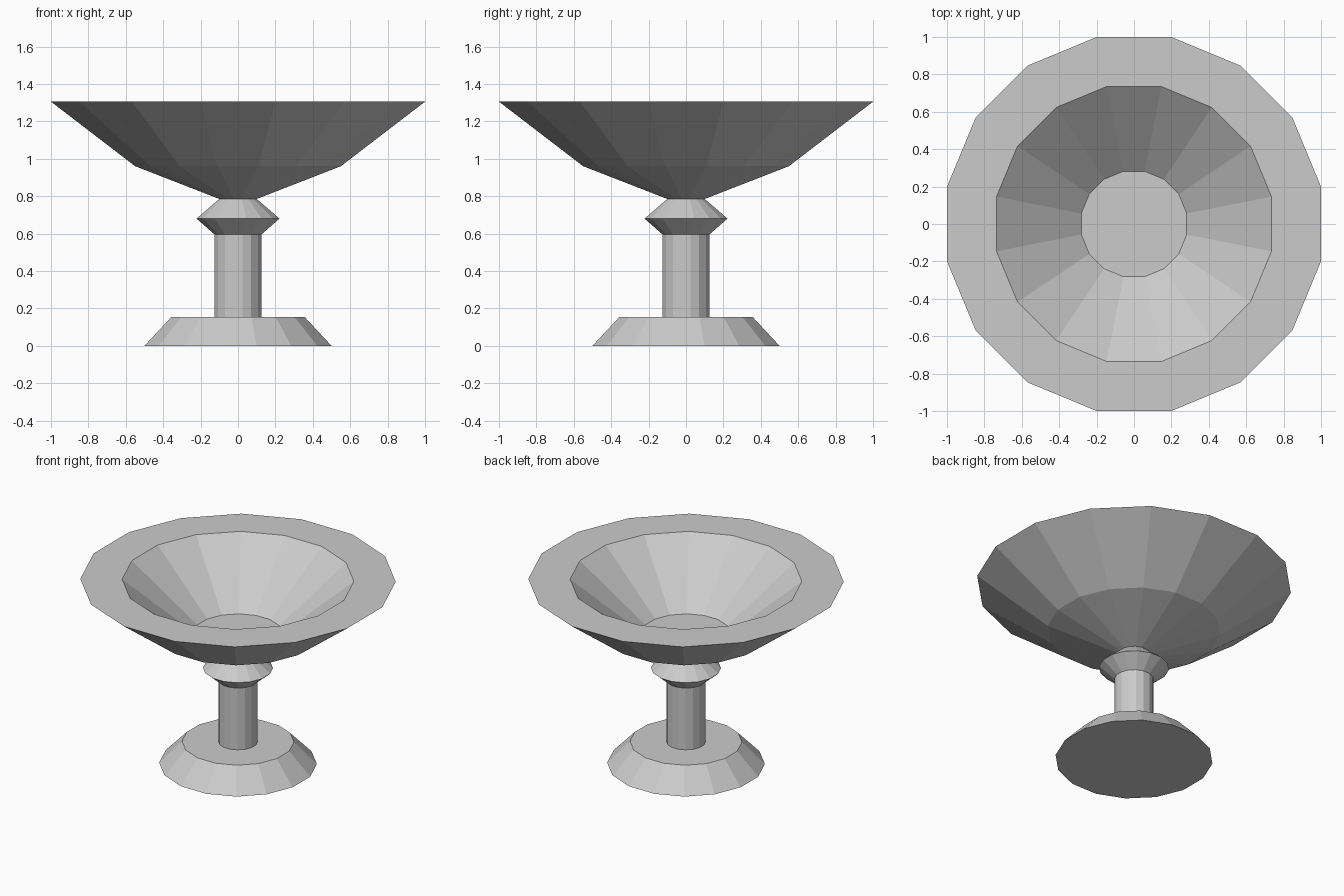
import bpy, bmesh
from math import cos, sin, pi

if "Cube" in bpy.data.objects:
    bpy.data.objects.remove(bpy.data.objects["Cube"])

SIDES = 16

# Lathe profile as (half-width across flats, height), from underside to bowl floor
foot = [(0.50, 0.0), (0.355, 0.155)]
stem = [(0.125, 0.155), (0.125, 0.595)]
knop = [(0.222, 0.68), (0.10, 0.785)]
bowl_outside = [(0.55, 0.96), (1.0, 1.305)]
bowl_inside = [(0.735, 1.305), (0.282, 0.932)]


def lathe(name, profile):
    """Turn a profile into a flat-faced solid with flats facing the axes."""
    bm = bmesh.new()
    rings = []
    for half_width, z in profile:
        r = half_width / cos(pi / SIDES)
        angles = [2 * pi * (i + 0.5) / SIDES for i in range(SIDES)]
        rings.append([bm.verts.new((r * cos(a), r * sin(a), z)) for a in angles])
    for low, high in zip(rings, rings[1:]):
        for i in range(SIDES):
            j = (i + 1) % SIDES
            bm.faces.new((low[i], low[j], high[j], high[i]))
    # Underside and bowl floor
    bm.faces.new(rings[0][::-1])
    bm.faces.new(rings[-1])
    mesh = bpy.data.meshes.new(name)
    bm.to_mesh(mesh)
    bm.free()
    obj = bpy.data.objects.new(name, mesh)
    bpy.context.collection.objects.link(obj)
    return obj


lathe("pedestal_bowl", foot + stem + knop + bowl_outside + bowl_inside)
